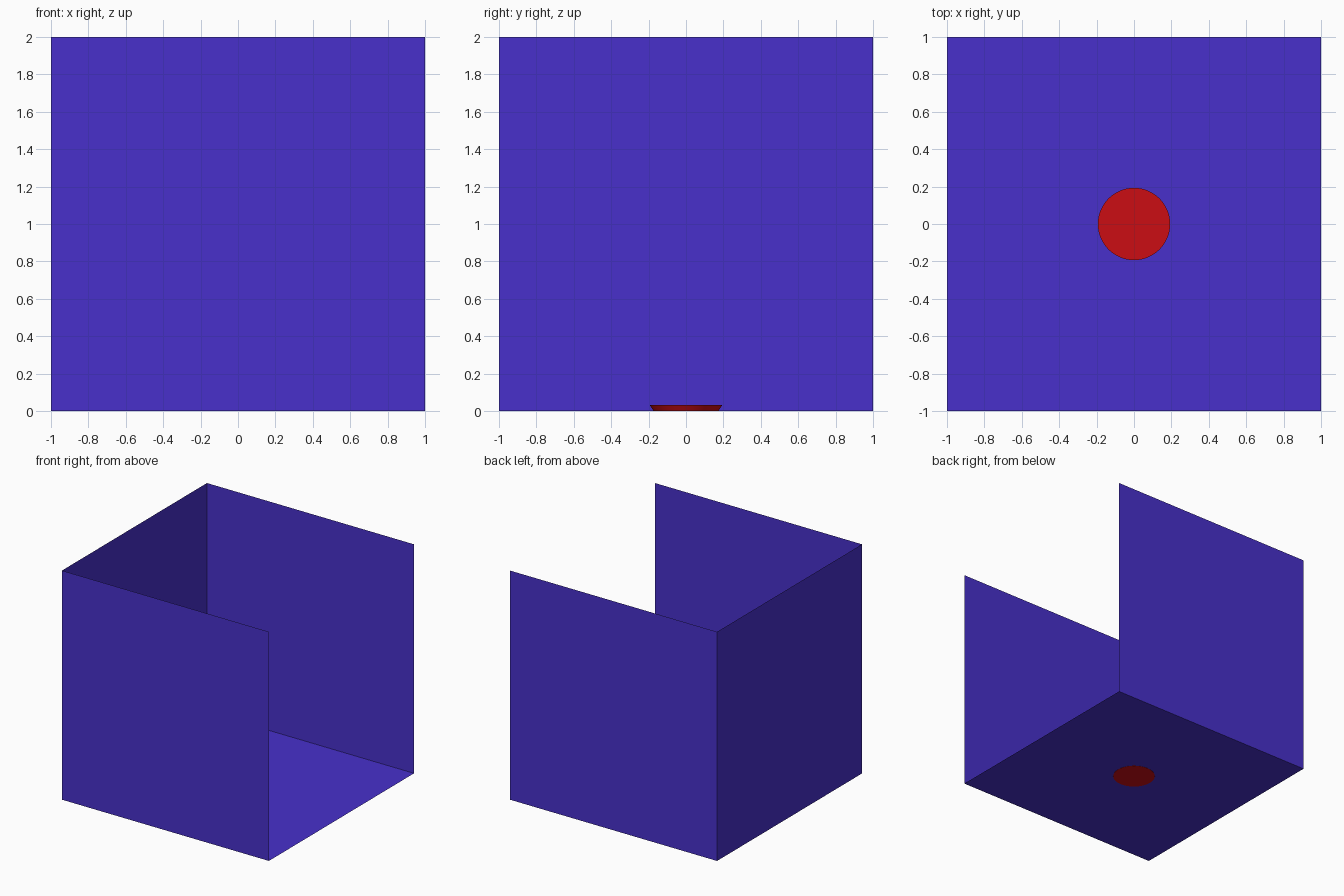
import bpy, bmesh, math
from mathutils import Matrix

if "Cube" in bpy.data.objects:
    bpy.data.objects.remove(bpy.data.objects["Cube"])


def material(name, color):
    m = bpy.data.materials.new(name)
    m.diffuse_color = color
    m.use_nodes = True
    m.node_tree.nodes["Principled BSDF"].inputs["Base Color"].default_value = m.diffuse_color
    return m


BLUE = material("blue", (0.065, 0.03, 0.60, 1))
RED = material("red", (0.60, 0.004, 0.007, 1))


def panel(name, loc, rot):
    """Thin-sheet 2 x 2 panel."""
    bpy.ops.mesh.primitive_plane_add(size=2, location=loc, rotation=rot)
    ob = bpy.context.object
    ob.name = name
    ob.data.materials.append(BLUE)
    return ob


# Open box: floor and three walls (right side and top are open)
H = math.pi / 2
panel("floor", (0, 0, 0.001), (0, 0, 0))
panel("front_wall", (0, -1, 1), (H, 0, 0))
panel("back_wall", (0, 1, 1), (-H, 0, 0))
panel("left_wall", (-1, 0, 1), (0, -H, 0))

# Flared round disc in the middle of the floor
bpy.ops.mesh.primitive_cone_add(vertices=64, radius1=0.172, radius2=0.193,
                                depth=0.032, location=(0, 0, 0.016))
disc = bpy.context.object
disc.name = "floor_disc"
disc.data.materials.append(RED)
bpy.ops.object.shade_smooth_by_angle(angle=math.radians(30))
